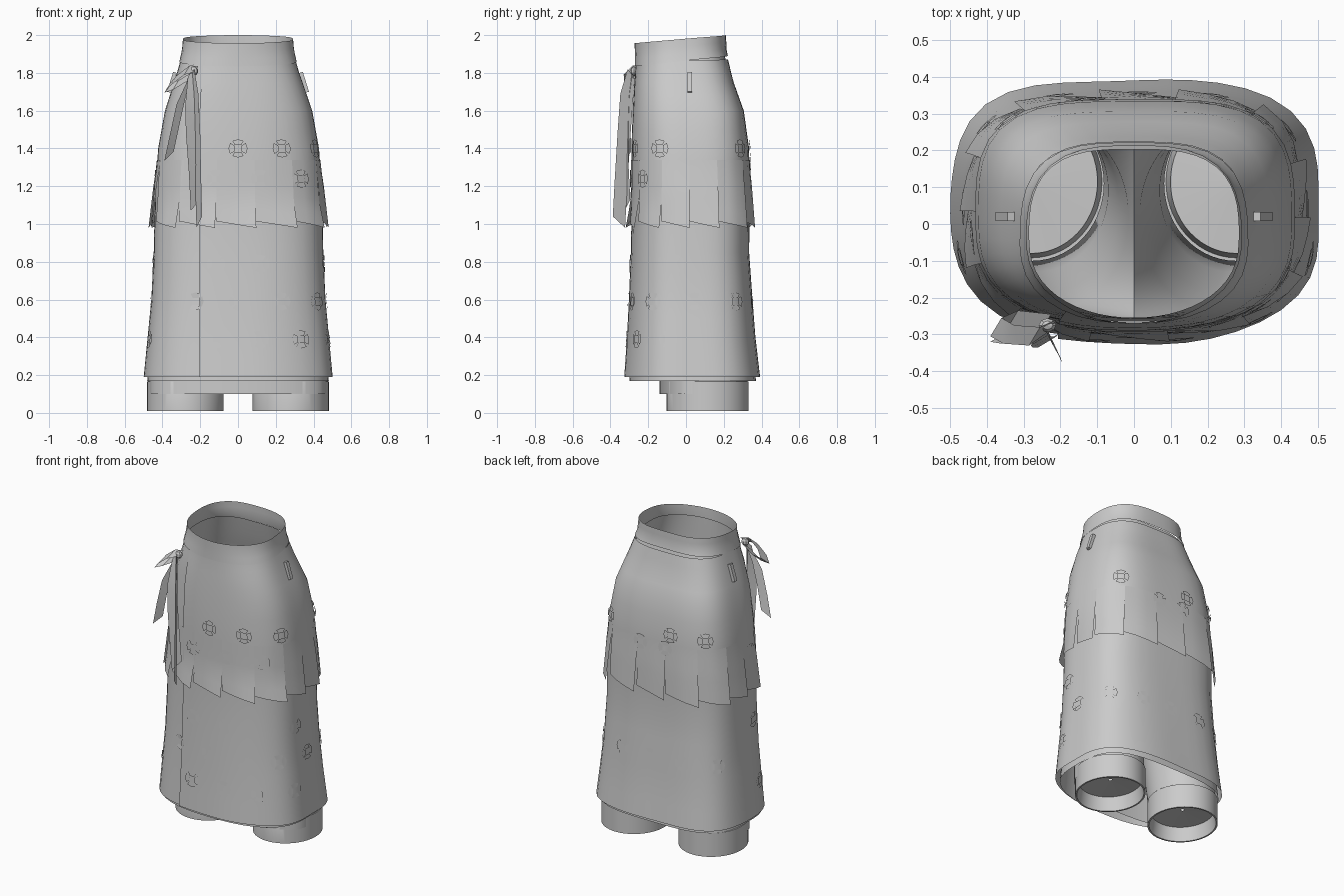
import bpy, math
from math import sin, cos, pi, atan2
from mathutils import Vector

if "Cube" in bpy.data.objects:
    bpy.data.objects.remove(bpy.data.objects["Cube"])

cloth = bpy.data.materials.new("grey_cloth")
cloth.diffuse_color = (0.6, 0.6, 0.6, 1)
cloth.use_nodes = True
cloth.node_tree.nodes["Principled BSDF"].inputs["Base Color"].default_value = cloth.diffuse_color

# height, half width, front y, back y, squareness of the garment outline
SECTIONS = [(0.0, .50, -.318, .39, 3), (.19, .494, -.314, .384, 3), (.4, .474, -.3, .36, 3),
            (.6, .455, -.29, .345, 3), (.85, .443, -.28, .328, 3), (1.0, .44, -.277, .33, 3),
            (1.2, .434, -.277, .332, 3), (1.4, .42, -.277, .328, 3), (1.6, .384, -.27, .3, 3.1),
            (1.75, .338, -.268, .25, 3), (1.87, .304, -.266, .222, 2.7),
            (1.92, .292, -.267, .21, 2.5), (2.02, .285, -.27, .208, 2.4)]
EDGE_X = -.21  # where the wrap overlaps


def section(z):
    for a, b in zip(SECTIONS, SECTIONS[1:]):
        if z <= b[0]:
            k = (z - a[0]) / (b[0] - a[0])
            return [p + (q - p) * k for p, q in zip(a, b)][1:]
    return SECTIONS[-1][1:]


def point(t, z, off=0.0):
    """Point on the garment outline; t = 0 is the front, growing towards +x."""
    rx, yf, yb, e = section(z)
    e -= .45 * cos(t)  # rounder in front, squarer at the back
    r = (abs(sin(t)) ** e + abs(cos(t)) ** e) ** (-1 / e)
    ry = (yb - yf) / 2 + off
    return Vector(((rx + off) * r * sin(t), (yf + yb) / 2 - ry * r * cos(t), z))


def wrap_start(z):
    return atan2(EDGE_X, section(z)[0])


def wrap_offset(t, z):
    fade = min(1, max(.1, (1.85 - z) / .25))
    return .013 * fade * (1 - ((t - wrap_start(z)) % (2 * pi)) / (2 * pi))


def make(name, verts, faces, angle=35, thick=0):
    mesh = bpy.data.meshes.new(name)
    mesh.from_pydata([tuple(v) for v in verts], [], faces)
    mesh.materials.append(cloth)
    ob = bpy.data.objects.new(name, mesh)
    bpy.context.collection.objects.link(ob)
    bpy.ops.object.select_all(action='DESELECT')
    bpy.context.view_layer.objects.active = ob
    ob.select_set(True)
    bpy.ops.object.shade_smooth_by_angle(angle=math.radians(angle))
    if thick:
        ob.modifiers.new("thickness", 'SOLIDIFY').thickness = thick
    return ob


def loft(name, rows, closed=True, **kw):
    n = len(rows[0])
    faces = [(j * n + i, j * n + (i + 1) % n, (j + 1) * n + (i + 1) % n, (j + 1) * n + i)
             for j in range(len(rows) - 1) for i in range(n if closed else n - 1)]
    return make(name, [v for r in rows for v in r], faces, **kw)


# wrap skirt: one sheet that goes round and overlaps itself at the front
N = 48
rows = []
for z in (.19, .3, .4, .5, .6, .72, .85, 1.0, 1.1, 1.2, 1.3, 1.4, 1.5, 1.6, 1.68, 1.75, 1.81, 1.87):
    row = []
    for i in range(N + 1):
        u = i / N
        t = wrap_start(z) + u * (2 * pi + .2)
        fade = min(1, max(.1, (1.85 - z) / .25))
        p = point(t, z, .013 * fade * (1 - u) + .003 * sin(7 * t) * max(0, 1 - z))
        p.z += .02 * (p.y - .2) * (z > 1.8)
        row.append(p)
    rows.append(row)
loft("wrap_skirt", rows, closed=False)

# under layer that peeks out below the hem
loft("under_skirt", [[point(2 * pi * i / 40, z, -.014) for i in range(40)] for z in (.168, .3, .5)])

# waistband, sloping up to the back
rows = []
for k in range(4):
    row = []
    for i in range(40):
        t = 2 * pi * i / 40
        back = (1 - cos(t)) / 2
        low, high = 1.835 + .055 * back, 1.957 + .043 * back
        row.append(point(t, low + (high - low) * k / 3, .004))
    rows.append(row)
loft("waistband", rows)

# flared hip panels, each lifted along one edge
PANELS = 14
verts, faces = [], []
for k in range(PANELS):
    a, b = [2 * pi * (k + d) / PANELS - .25 for d in (0, 1)]
    flare_z = 1.14 if cos((a + b) / 2) > .6 else 1.3
    base = len(verts)
    for j in range(6):
        for i in range(4):
            u = 1 - i / 3
            t = b + (a - b) * u
            z = 1.34 + (.98 + .035 * u - 1.34) * j / 5
            k2 = max(0, (flare_z - z) / (flare_z - 1))
            verts.append(point(t, z, wrap_offset(t, z) + .003 + k2 * (.026 - .02 * u)))
    faces += [(base + j * 4 + i, base + j * 4 + i + 1, base + j * 4 + i + 5, base + j * 4 + i + 4)
              for j in range(5) for i in range(3)]
make("hip_panels", verts, faces)


# four-petal rosettes laid on the cloth
def angle_at(s, z):
    t, length, step = 0.0, 0.0, math.copysign(.01, s)
    while length < abs(s):
        length += (point(t + step, z) - point(t, z)).length
        t += step
    return t


verts, faces = [], []
ROSETTES = [(1.4, 0, (0, 1, 2, 4, -4, -5)), (1.24, .11, (-3, -1, 0, 1)),
            (1.31, 0, (6, -6)), (.79, .11, (-3, -1, 0, 2)),
            (.59, 0, (-6, -5, -4, -3, -1, 0, 1, 2, 3, 4, 5)), (.39, .11, (-3, -1, 0, 1, 2))]
for z, start, steps in ROSETTES:
    for k in steps:
        s = start + .22 * k
        t = angle_at(s, z)
        span = (point(t + .02, z) - point(t - .02, z)).length / .04
        for q in range(4):
            base = len(verts)
            for r, w in ((.018, -.016), (.04, -.028), (.048, 0), (.04, .028), (.018, .016)):
                du = r * cos(q * pi / 2) - w * sin(q * pi / 2)
                dv = r * sin(q * pi / 2) + w * cos(q * pi / 2)
                tt = t + du / span
                lift = .009 if z > 1.1 else .005
                verts.append(point(tt, z + dv, wrap_offset(tt, z + dv) + lift))
            faces.append(tuple(range(base, base + 5)))
make("rosettes", verts, faces)

# trousers worn underneath: pelvis shell, then two legs split at the crotch
H = 14
SPLIT = 1.3
loft("trouser_hips", [[point(2 * pi * i / (4 * H), z, -.012) for i in range(4 * H)]
                      for z in (1.9, 1.8, 1.7, 1.6, 1.5, 1.4, SPLIT)])
# height, centre x, centre y, half width, half depth
LEG = [(.95, .215, .02, .2, .25), (.7, .235, .05, .195, .235), (.4, .265, .09, .195, .22),
       (.17, .277, .11, .195, .21), (.165, .279, .115, .202, .217), (.01, .279, .115, .202, .217),
       (.01, .279, .115, .192, .207), (.1, .279, .115, .18, .195), (.11, .279, .115, .01, .01)]
for name, side in (("left_leg", -1), ("right_leg", 1)):
    top = []
    for i in range(4 * H):
        if i <= 2 * H:
            p = point(pi * i / (2 * H), SPLIT, -.012)
        else:
            u = (i - 2 * H) / (2 * H)
            y0, y1 = point(pi, SPLIT, -.012).y, point(0, SPLIT, -.012).y
            p = Vector((0, (y0 + y1) / 2 + (y0 - y1) / 2 * cos(pi * u), SPLIT - .2 * sin(pi * u)))
        top.append(p)
    rows = [top] + [[Vector((cx + rx * sin(2 * pi * i / (4 * H)), cy - ry * cos(2 * pi * i / (4 * H)), z))
                     for i in range(4 * H)] for z, cx, cy, rx, ry in LEG]
    for r in rows:
        for p in r:
            p.x *= side
    loft(name, rows)

# lining showing just under the front hem
loft("front_lining", [[Vector((.47 * sin(t), .10 - .24 * (abs(cos(t)) ** .6), z))
                       for t in [-pi / 2 + pi * i / 24 for i in range(25)]] for z in (.1, .22, .34)], closed=False)


# waist tie: loops and hanging ends, strips given as (x, y, z) centres and a width direction
def ribbon(name, path, width):
    w = Vector(width) / 2
    k = [.6] + [1] * (len(path) - 1)
    loft(name, [[Vector(p) - w * f, Vector(p) + w * f] for p, f in zip(path, k)], closed=False)


ribbon("tie_loop", [(-.22, -.275, 1.82), (-.27, -.305, 1.815), (-.34, -.3, 1.76), (-.375, -.28, 1.72),
                    (-.33, -.26, 1.735), (-.24, -.27, 1.79)], (.03, .05, .05))
ribbon("tie_long_end", [(-.24, -.29, 1.80), (-.225, -.315, 1.66), (-.215, -.33, 1.45), (-.21, -.345, 1.2),
                        (-.205, -.355, 1.01)], (.03, -.065, .06))
ribbon("tie_fold", [(-.25, -.29, 1.80), (-.255, -.315, 1.65), (-.25, -.32, 1.5), (-.235, -.32, 1.3),
                    (-.225, -.31, 1.1)], (.05, .03, .06))
ribbon("tie_short_end", [(-.25, -.285, 1.78), (-.3, -.305, 1.66), (-.335, -.31, 1.5), (-.365, -.305, 1.36)],
       (.05, .03, .05))
bpy.ops.mesh.primitive_uv_sphere_add(segments=8, ring_count=5, radius=.025, location=(-.235, -.275, 1.81))
knot = bpy.context.object
knot.name = "tie_knot"
knot.scale = (1, .8, 1)
knot.data.materials.append(cloth)

# small side toggles
for name, side in (("left_toggle", -1), ("right_toggle", 1)):
    bpy.ops.mesh.primitive_cube_add(size=1, location=(side * .35, .02, 1.75))
    ob = bpy.context.object
    ob.name = name
    ob.scale = (.02, .025, .11)
    ob.rotation_euler = (0, side * -.3, 0)
    ob.data.materials.append(cloth)
